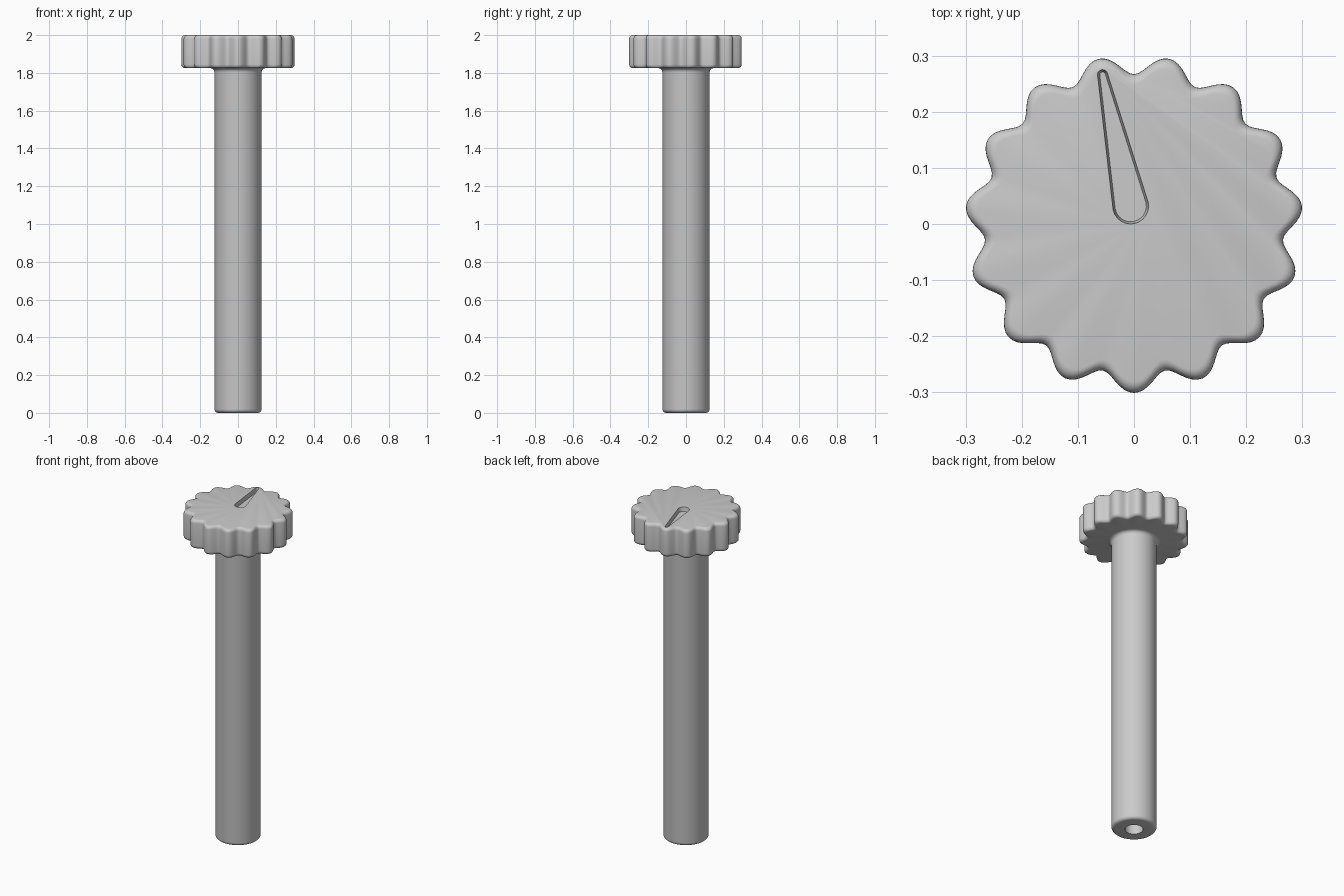
import bpy, bmesh, math
from mathutils import Vector

if "Cube" in bpy.data.objects:
    bpy.data.objects.remove(bpy.data.objects["Cube"])

LOBES, STEPS = 15, 14
N = LOBES * STEPS

grey = bpy.data.materials.new("plain grey")
grey.use_nodes = True
colour = (0.6, 0.6, 0.6, 1)
grey.diffuse_color = colour
grey.node_tree.nodes["Principled BSDF"].inputs["Base Color"].default_value = colour


def loft(name, rings):
    """Skin a list of equal point rings and cap both ends."""
    bm = bmesh.new()
    loops = [[bm.verts.new(p) for p in ring] for ring in rings]
    n = len(loops[0])
    for a, b in zip(loops, loops[1:]):
        for i in range(n):
            j = (i + 1) % n
            bm.faces.new((a[i], a[j], b[j], b[i]))
    bm.faces.new(loops[0][::-1])
    bm.faces.new(loops[-1])
    bmesh.ops.recalc_face_normals(bm, faces=bm.faces)
    mesh = bpy.data.meshes.new(name)
    bm.to_mesh(mesh)
    bm.free()
    obj = bpy.data.objects.new(name, mesh)
    bpy.context.collection.objects.link(obj)
    mesh.materials.append(grey)
    return obj


def ring(r, z, wave=0.0):
    """Ring of radius r; wave adds the finger-grip lobes, one facing the front."""
    pts = []
    for i in range(N):
        a = math.tau * i / N - math.pi / 2
        c = math.cos(LOBES * (a + math.pi / 2))
        rr = r + wave * (c + 0.12 * (1 - c * c))
        pts.append((rr * math.cos(a), rr * math.sin(a), z))
    return pts


def arc(cr, cz, rad, start, end, wave=0.0, steps=5):
    """Rings following a rounded edge about (cr, cz), angles in degrees."""
    out = []
    for i in range(steps + 1):
        t = math.radians(start + (end - start) * i / steps)
        out.append(ring(cr + rad * math.cos(t), cz + rad * math.sin(t), wave))
    return out


# Shaft with blind bore, rounded foot, fillet and lobed head in one skin
WAVE = 0.017
EDGE = 0.02
rings = [ring(0.05, 0.6), ring(0.05, 0)]
rings += arc(0.105, EDGE, EDGE, -90, 0)
rings += arc(0.147, 1.803, 0.022, 180, 90)
rings += arc(0.284 - EDGE, 1.825 + EDGE, EDGE, -90, 0, WAVE)
rings += arc(0.284 - EDGE, 2 - EDGE, EDGE, 0, 90, WAVE)
knob = loft("knob", rings)

# Tapered pointer groove: a large round end near the centre, a small one at the tip
base, tip = Vector((-0.006, 0.032)), Vector((-0.056, 0.266))
along = (tip - base).normalized()
heading = math.atan2(along.y, along.x)


def pointer(grow, z):
    pts = []
    for centre, rad, first in ((base, 0.028, 90), (tip, 0.005, -90)):
        for i in range(13):
            a = heading + math.radians(first + 15 * i)
            p = centre + (rad + grow) * Vector((math.cos(a), math.sin(a)))
            pts.append((p.x, p.y, z))
    return pts


cutter = loft("pointer_cutter", [pointer(0, 1.975), pointer(0.004, 2.0), pointer(0.004, 2.02)])
cutter.hide_render = True
cutter.hide_viewport = True
groove = knob.modifiers.new("pointer groove", "BOOLEAN")
groove.operation = "DIFFERENCE"
groove.solver = "EXACT"
groove.object = cutter

# Apply the groove, then smooth the rounded surfaces
bpy.ops.object.select_all(action="DESELECT")
bpy.context.view_layer.objects.active = knob
knob.select_set(True)
bpy.ops.object.modifier_apply(modifier=groove.name)
bpy.data.objects.remove(cutter)
bpy.ops.object.shade_smooth_by_angle(angle=math.radians(35))
